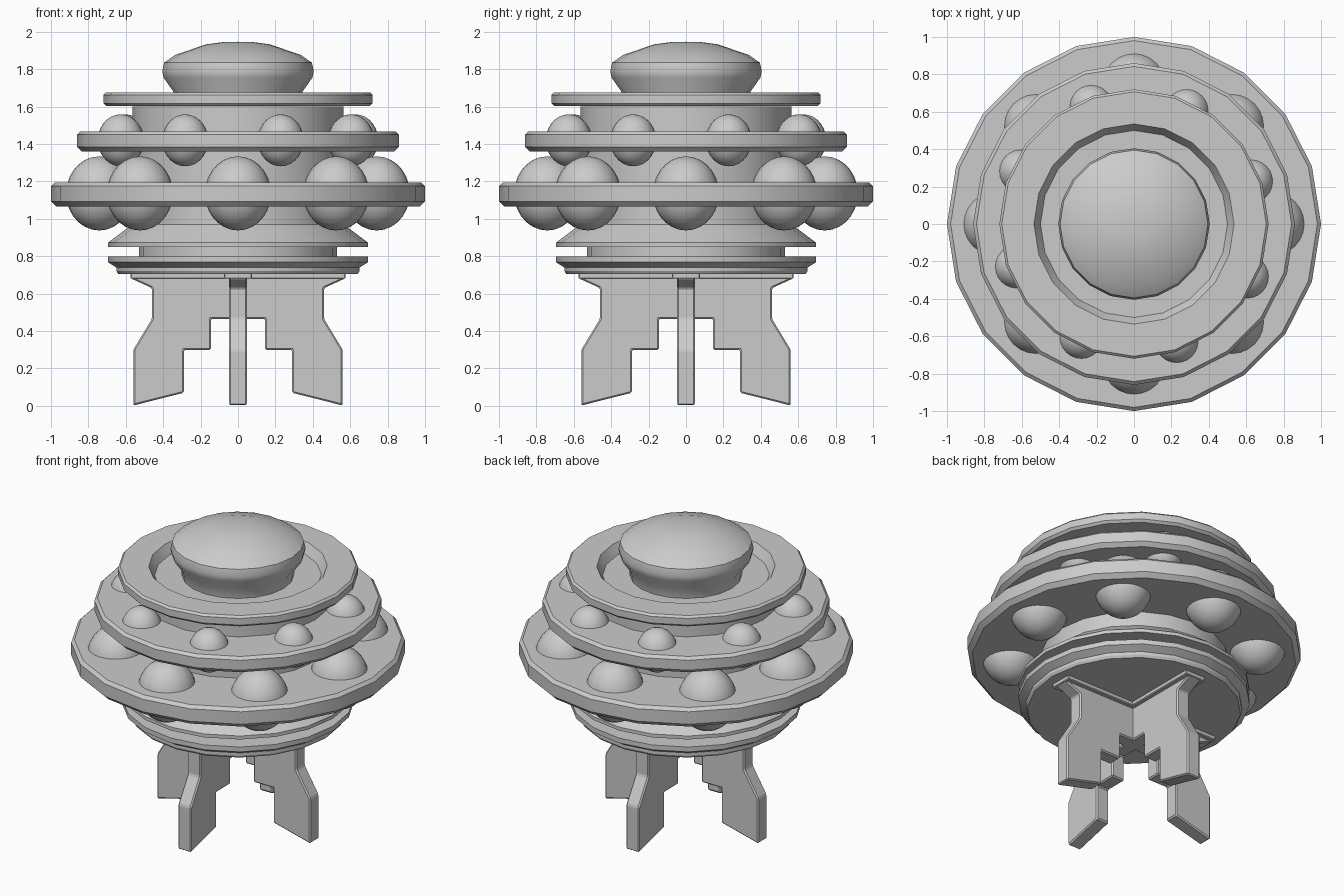
import bpy, bmesh
from math import pi, cos, sin, radians

if "Cube" in bpy.data.objects:
    bpy.data.objects.remove(bpy.data.objects["Cube"])

SIDES = 20


def finish(bm, name):
    bmesh.ops.remove_doubles(bm, verts=bm.verts, dist=1e-5)
    bmesh.ops.recalc_face_normals(bm, faces=bm.faces)
    me = bpy.data.meshes.new(name)
    bm.to_mesh(me)
    bm.free()
    ob = bpy.data.objects.new(name, me)
    bpy.context.collection.objects.link(ob)
    return ob


def smooth(ob, angle=30):
    bpy.ops.object.select_all(action='DESELECT')
    ob.select_set(True)
    bpy.context.view_layer.objects.active = ob
    bpy.ops.object.shade_smooth_by_angle(angle=radians(angle))


def lathe(name, profile):
    """Revolve an axis-to-axis (r, z) profile around z."""
    bm = bmesh.new()
    vs = [bm.verts.new((r, 0, z)) for r, z in profile]
    es = [bm.edges.new(p) for p in zip(vs, vs[1:])]
    bmesh.ops.spin(bm, geom=vs + es, cent=(0, 0, 0), axis=(0, 0, 1),
                   angle=2 * pi, steps=SIDES, use_merge=True)
    ob = finish(bm, name)
    smooth(ob)
    return ob


def disc(name, r, z0, z1, bevel):
    b = bevel
    return lathe(name, [(0, z0), (r - b, z0), (r, z0 + b),
                        (r, z1 - b * .7), (r - b * .7, z1), (0, z1)])


def ball_ring(name, count, ring_r, z, r_xy, r_z, start):
    for i in range(count):
        a = radians(start) + 2 * pi * i / count
        bm = bmesh.new()
        bmesh.ops.create_uvsphere(bm, u_segments=24, v_segments=14, radius=1)
        ob = finish(bm, f"{name}_{i + 1}")
        ob.scale = (r_xy, r_xy, r_z)
        ob.location = (ring_r * cos(a), ring_r * sin(a), z)
        smooth(ob, 40)


def plate(name, half, thick, turn, bevel=.008):
    """Extrude a mirrored (x, z) half outline into an upright plate."""
    outline = half + [(-x, z) for x, z in reversed(half)]
    bm = bmesh.new()
    f = bm.faces.new([bm.verts.new((x, -thick / 2, z)) for x, z in outline])
    g = bmesh.ops.extrude_face_region(bm, geom=[f])['geom']
    bmesh.ops.translate(bm, vec=(0, thick, 0),
                        verts=[v for v in g if isinstance(v, bmesh.types.BMVert)])
    ob = finish(bm, name)
    ob.rotation_euler.z = turn
    m = ob.modifiers.new("bevel", 'BEVEL')
    m.width = bevel
    m.segments = 1
    return ob


# Stepped base and central hub
lathe("base_and_hub", [
    (0, .705), (.64, .705), (.65, .72), (.65, .74), (.695, .768), (.695, .80),
    (.53, .80), (.53, .85), (.695, .85), (.695, .873), (.565, .97),
    (.565, 1.60), (0, 1.60)])

# Three stacked discs, the top one with an open recess
disc("lower_disc", 1.0, 1.065, 1.195, .028)
disc("middle_disc", .86, 1.36, 1.468, .025)
lathe("top_ring", [
    (0, 1.603), (.705, 1.603), (.72, 1.618), (.72, 1.662), (.707, 1.675),
    (.535, 1.675), (.50, 1.615), (0, 1.615)])

# Domed cap
cap = lathe("dome_cap", [
    (0, 1.61), (.335, 1.61), (.345, 1.68), (.398, 1.755), (.405, 1.79),
    (.395, 1.835), (.335, 1.877), (.17, 1.933), (.08, 1.945), (0, 1.947)])
smooth(cap, 50)

# Balls set into the discs
ball_ring("large_ball", 8, .742, 1.136, .177, .198, 0)
ball_ring("small_ball", 8, .667, 1.42, .123, .139, 20)

# Crossed leg plates with a mounting flange on top
leg = [(.145, .465), (.145, .30), (.29, .30), (.29, .07), (.56, .002),
       (.56, .30), (.46, .465), (.46, .63), (.57, .68), (.57, .715)]
flange = [(.555, .68), (.575, .68), (.575, .715)]
for tag, turn in (("side", 0), ("front_back", pi / 2)):
    plate(tag + "_legs", leg, .095, turn)
    plate(tag + "_leg_flange", flange, .15, turn, .005)
